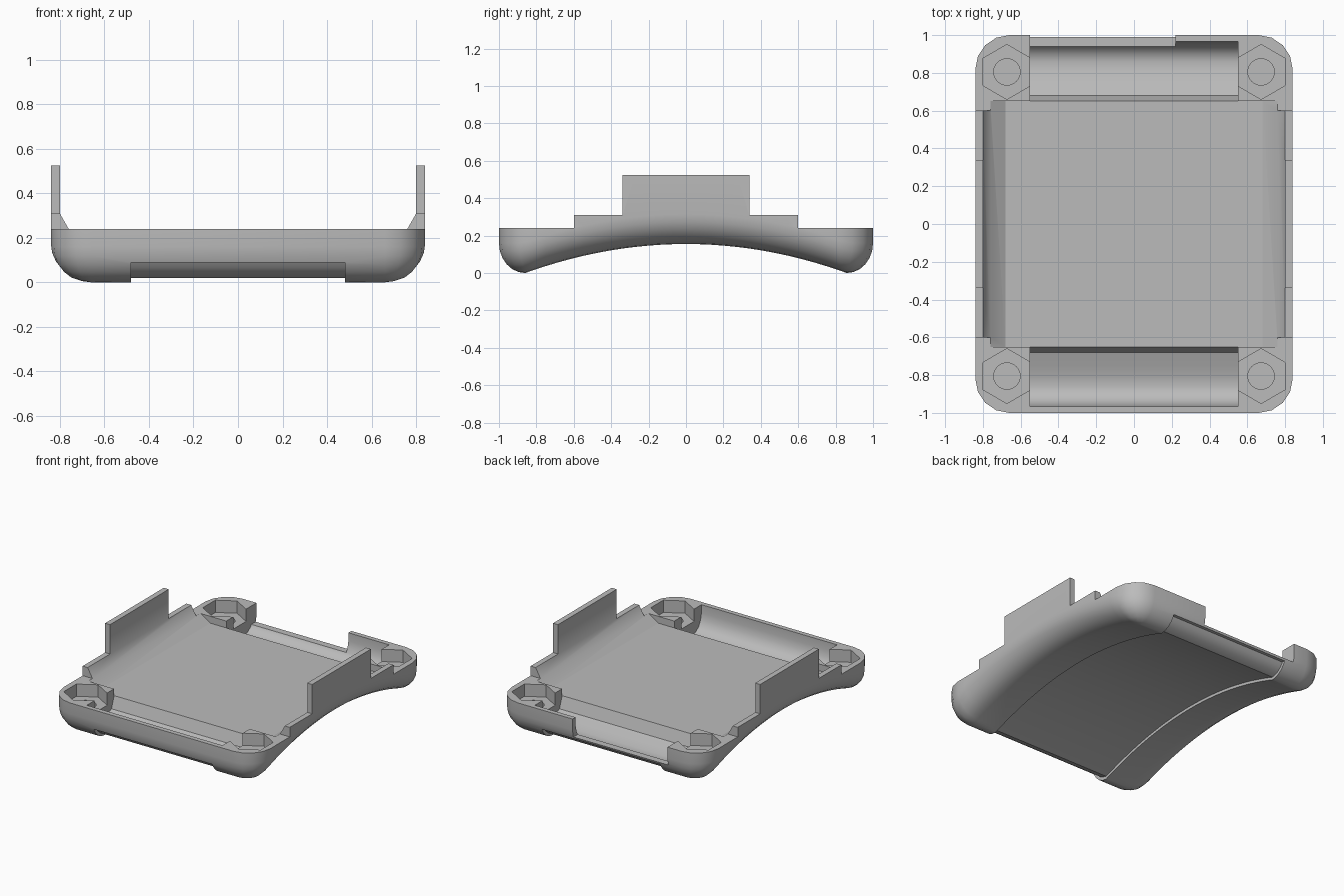
import bpy, bmesh, math

if "Cube" in bpy.data.objects:
    bpy.data.objects.remove(bpy.data.objects["Cube"], do_unlink=True)

HALF_X, HALF_Y, TOP = 0.84, 1.0, 0.525
ARCH_Y, ARCH_Z = 0.86, 0.155

grey = bpy.data.materials.new("plain grey")
grey.use_nodes = True
grey.diffuse_color = (0.5, 0.5, 0.5, 1)
grey.node_tree.nodes["Principled BSDF"].inputs["Base Color"].default_value = (0.5, 0.5, 0.5, 1)


def arch(y):
    """Height of the arched underside at depth y."""
    return ARCH_Z * max(0, 1 - (y / ARCH_Y) ** 2)


def make_object(name, bm):
    bmesh.ops.recalc_face_normals(bm, faces=bm.faces)
    mesh = bpy.data.meshes.new(name)
    bm.to_mesh(mesh)
    bm.free()
    obj = bpy.data.objects.new(name, mesh)
    bpy.context.collection.objects.link(obj)
    mesh.materials.append(grey)
    return obj


def prism(name, points, axis, lo, hi):
    """Extrude a 2D profile along an axis between lo and hi."""
    def place(p, t):
        return {"x": (t, *p), "y": (p[0], t, p[1]), "z": (*p, t)}[axis]
    bm = bmesh.new()
    ends = [[bm.verts.new(place(p, t)) for p in points] for t in (lo, hi)]
    n = len(points)
    for ring in ends:
        bm.faces.new(ring)
    for i in range(n):
        j = (i + 1) % n
        bm.faces.new((ends[0][i], ends[0][j], ends[1][j], ends[1][i]))
    return make_object(name, bm)


def box(name, x, y, z):
    return prism(name, [(x[0], y[0]), (x[1], y[0]), (x[1], y[1]), (x[0], y[1])], "z", *z)


def circle(cx, cy, r, n):
    return [(cx + r * math.sin(math.tau * i / n), cy + r * math.cos(math.tau * i / n))
            for i in range(n)]


def half_outline(dx, dy):
    """Right half of the rounded plan, inset by dx and dy, front to back."""
    rx, ry = 0.18 - dx, 0.18 - dy
    cx, cy = HALF_X - 0.18, HALF_Y - 0.18
    arc = [math.pi / 2 * i / 4 for i in range(5)]
    front = [(cx + rx * math.sin(a), -cy - ry * math.cos(a)) for a in arc]
    side = [(HALF_X - dx, cy * (i / 12 - 1)) for i in range(1, 24)]
    back = [(x, -y) for x, y in reversed(front)]
    return front + side + back


# Solid block with a rounded lower edge that follows the arch
bm = bmesh.new()
rings = []
for k in range(8):
    a = math.pi / 2 * min(k, 6) / 6
    half = half_outline(0.17 * (1 - math.sin(a)), 0.14 * (1 - math.sin(a)))
    loop = [(x, y) for x, y in half] + [(-x, y) for x, y in reversed(half)]
    rings.append([bm.verts.new((x, y, TOP if k == 7 else 0.16 * (1 - math.cos(a)) + arch(y)))
                  for x, y in loop])
count = len(rings[0])
for low, high in zip(rings, rings[1:]):
    for i in range(count):
        j = (i + 1) % count
        bm.faces.new((low[i], low[j], high[j], high[i]))
for ring in (rings[0], rings[-1]):
    for i in range(count // 2 - 1):
        bm.faces.new((ring[i], ring[i + 1], ring[-2 - i], ring[-1 - i]))
tray = make_object("lower_case_shell", bm)

cutters = []

# Stepped tops of the side walls
for s in (-1, 1):
    for name, a, b, z in (("rim_cut", 0.6, 1.2, 0.24), ("rail_cut", 0.34, 0.7, 0.31)):
        cutters.append(box(name, (-1, 1), sorted((s * a, s * b)), (z, 0.7)))

# Main bay with sloping sides
bay = [(0.68, 0.19), (0.76, 0.24), (0.80, 0.31), (0.80, 0.7)]
cutters.append(prism("bay_cut", bay + [(-x, z) for x, z in reversed(bay)], "y", -0.65, 0.65))

# Curved troughs at the front and back
trough = [(0.62, 0.7), (0.62, 0.25), (0.65, 0.19), (0.68, 0.105), (0.75, 0.08),
          (0.81, 0.062), (0.86, 0.055), (0.90, 0.065), (0.935, 0.095), (0.955, 0.135),
          (0.965, 0.18), (0.968, 0.7)]
for s in (-1, 1):
    cutters.append(prism("trough_cut", [(s * y, z) for y, z in trough], "x", -0.55, 0.55))

# Opening in the back wall
cutters.append(box("back_opening_cut", (-0.55, 0.22), (0.8, 1.2), (0.105, 0.7)))

# Hexagonal nut pockets and screw holes
for sx in (-1, 1):
    for sy in (-1, 1):
        cx, cy = sx * 0.673, sy * 0.805
        cutters.append(prism("nut_pocket_cut", circle(cx, cy, 0.145, 6), "z", 0.15, 0.7))
        cutters.append(prism("screw_hole_cut", circle(cx, cy, 0.07, 32), "z", 0.10, 0.7))

# Shallow recessed panel under the case
end = [(1.1, -0.2), (1.1, 0.09), (0.962, 0.09), (0.945, 0.065), (0.91, 0.035)]
curve = [(ARCH_Y * i / 16, arch(ARCH_Y * i / 16) + 0.02) for i in range(16, -17, -1)]
panel = end + curve + [(-y, z) for y, z in reversed(end)]
cutters.append(prism("panel_cut", panel, "x", -0.48, 0.48))

# Apply all cuts
for cutter in cutters:
    mod = tray.modifiers.new(cutter.name, "BOOLEAN")
    mod.operation = "DIFFERENCE"
    mod.solver = "EXACT"
    mod.object = cutter
bpy.context.view_layer.update()
result = bpy.data.meshes.new_from_object(tray.evaluated_get(bpy.context.evaluated_depsgraph_get()))
tray.modifiers.clear()
tray.data = result
for cutter in cutters:
    bpy.data.objects.remove(cutter, do_unlink=True)
result.materials.clear()
result.materials.append(grey)

bpy.ops.object.select_all(action="DESELECT")
tray.select_set(True)
bpy.context.view_layer.objects.active = tray
bpy.ops.object.shade_smooth_by_angle(angle=math.radians(30))
